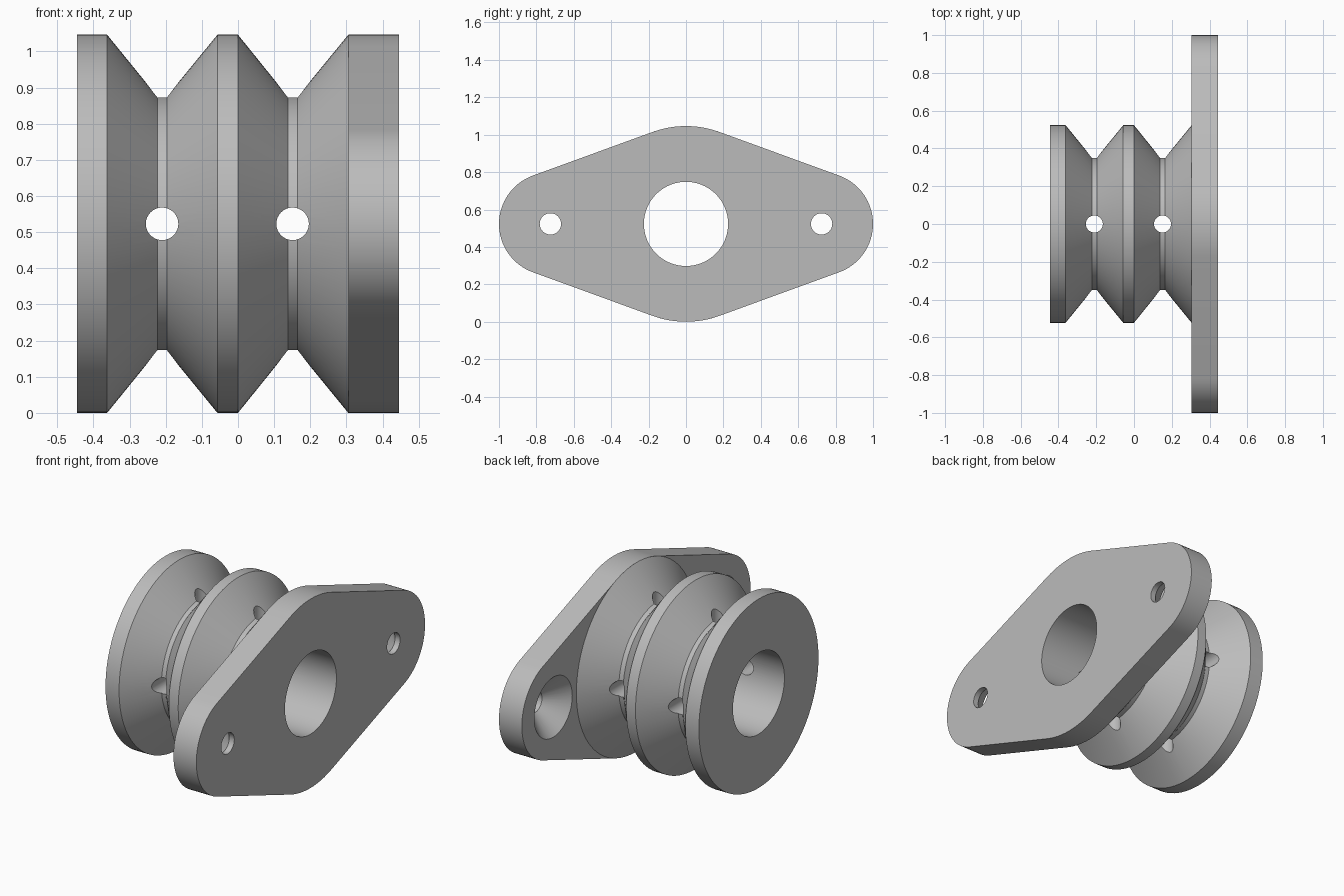
import bpy, bmesh, math
from mathutils import Matrix, Vector

if "Cube" in bpy.data.objects:
    bpy.data.objects.remove(bpy.data.objects["Cube"])

R = 0.523            # hub radius, also the axis height
BORE = 0.225
FLANGE_X, END_X = 0.305, 0.445
BOLT_Y, BOLT_R, TIP_R = 0.725, 0.057, 0.275
SEGMENTS = 96

steel = bpy.data.materials.new("grey_metal")
steel.use_nodes = True
steel.diffuse_color = (0.5, 0.5, 0.5, 1)
steel.node_tree.nodes["Principled BSDF"].inputs["Base Color"].default_value = (0.5, 0.5, 0.5, 1)


def make_object(name, bm):
    bmesh.ops.recalc_face_normals(bm, faces=bm.faces)
    mesh = bpy.data.meshes.new(name)
    bm.to_mesh(mesh)
    bm.free()
    mesh.materials.append(steel)
    obj = bpy.data.objects.new(name, mesh)
    bpy.context.collection.objects.link(obj)
    return obj


def lathe(name, profile, y=0.0, segments=SEGMENTS):
    """Revolve a closed (x, radius) profile about the x axis."""
    bm = bmesh.new()
    rings = []
    for i in range(segments):
        a = 2 * math.pi * i / segments
        rings.append([bm.verts.new((x, y + r * math.sin(a), R + r * math.cos(a)))
                      for x, r in profile])
    n = len(profile)
    for i in range(segments):
        p, q = rings[i], rings[(i + 1) % segments]
        for j in range(n):
            k = (j + 1) % n
            bm.faces.new((p[j], p[k], q[k], q[j]))
    return make_object(name, bm)


def plug(name, sections, y=0.0, segments=48):
    """Solid round cutter along x with capped ends."""
    bm = bmesh.new()
    rings = [[bm.verts.new((x, y + r * math.sin(2 * math.pi * i / segments),
                            R + r * math.cos(2 * math.pi * i / segments)))
              for i in range(segments)] for x, r in sections]
    for p, q in zip(rings, rings[1:]):
        for i in range(segments):
            k = (i + 1) % segments
            bm.faces.new((p[i], p[k], q[k], q[i]))
    bm.faces.new(rings[0])
    bm.faces.new(rings[-1])
    return make_object(name, bm)


def cross_drill(name, x, rotation):
    bm = bmesh.new()
    bmesh.ops.create_cone(bm, cap_ends=True, segments=32, radius1=0.045,
                          radius2=0.045, depth=1.4,
                          matrix=Matrix.Translation((x, 0, R)) @ rotation)
    return make_object(name, bm)


def cut(target, cutters):
    bpy.context.view_layer.objects.active = target
    for cutter in cutters:
        mod = target.modifiers.new("cut", 'BOOLEAN')
        mod.operation = 'DIFFERENCE'
        mod.solver = 'EXACT'
        mod.object = cutter
        bpy.ops.object.modifier_apply(modifier=mod.name)
        bpy.data.objects.remove(cutter)


# Grooved hub with a bore
GROOVE_R = 0.352
hub = lathe("grooved_hub", [
    (-END_X, BORE), (-END_X, R), (-0.362, R), (-0.223, GROOVE_R), (-0.197, GROOVE_R),
    (-0.057, R), (0, R), (0.138, GROOVE_R), (0.165, GROOVE_R), (FLANGE_X, R),
    (FLANGE_X, BORE)])

# Four radial holes in each groove
drills = []
for gx in (-0.21, 0.151):
    drills.append(cross_drill("drill_vertical", gx, Matrix.Identity(4)))
    drills.append(cross_drill("drill_across", gx, Matrix.Rotation(math.pi / 2, 4, 'X')))
cut(hub, drills)

# Mounting flange: a large arc joined by tangents to two round tips
tilt = math.asin((R - TIP_R) / BOLT_Y)


def arc(cy, r, start, end, steps):
    return [(cy + r * math.cos(start + (end - start) * i / steps),
             R + r * math.sin(start + (end - start) * i / steps))
            for i in range(steps + 1)]


right_angle = math.pi / 2
tip = right_angle - tilt
outline = (arc(BOLT_Y, TIP_R, -tip, tip, 32)
           + arc(0, R, tip, math.pi - tip, 12)
           + arc(-BOLT_Y, TIP_R, math.pi - tip, math.pi + tip, 32)
           + arc(0, R, math.pi + tip, 2 * math.pi - tip, 12))
bm = bmesh.new()
face = bm.faces.new([bm.verts.new((FLANGE_X, y, z)) for y, z in outline])
extruded = bmesh.ops.extrude_face_region(bm, geom=[face], use_keep_orig=True)["geom"]
bmesh.ops.translate(bm, vec=Vector((END_X - FLANGE_X, 0, 0)),
                    verts=[v for v in extruded if isinstance(v, bmesh.types.BMVert)])
flange = make_object("mounting_flange", bm)

# Bore and countersunk bolt holes
SINK_R, OVER = 0.166, 0.02
cutters = [plug("bore_cutter", [(FLANGE_X - OVER, BORE), (END_X + OVER, BORE)],
                segments=SEGMENTS)]
for side in (-1, 1):
    cutters.append(plug("bolt_cutter", [
        (FLANGE_X - OVER, SINK_R + OVER), (FLANGE_X + SINK_R - BOLT_R, BOLT_R),
        (END_X + OVER, BOLT_R)], y=side * BOLT_Y))
cut(flange, cutters)

# Smooth curved walls, keep crisp edges
for obj in (hub, flange):
    bpy.ops.object.select_all(action='DESELECT')
    obj.select_set(True)
    bpy.context.view_layer.objects.active = obj
    bpy.ops.object.shade_smooth_by_angle(angle=math.radians(30))
